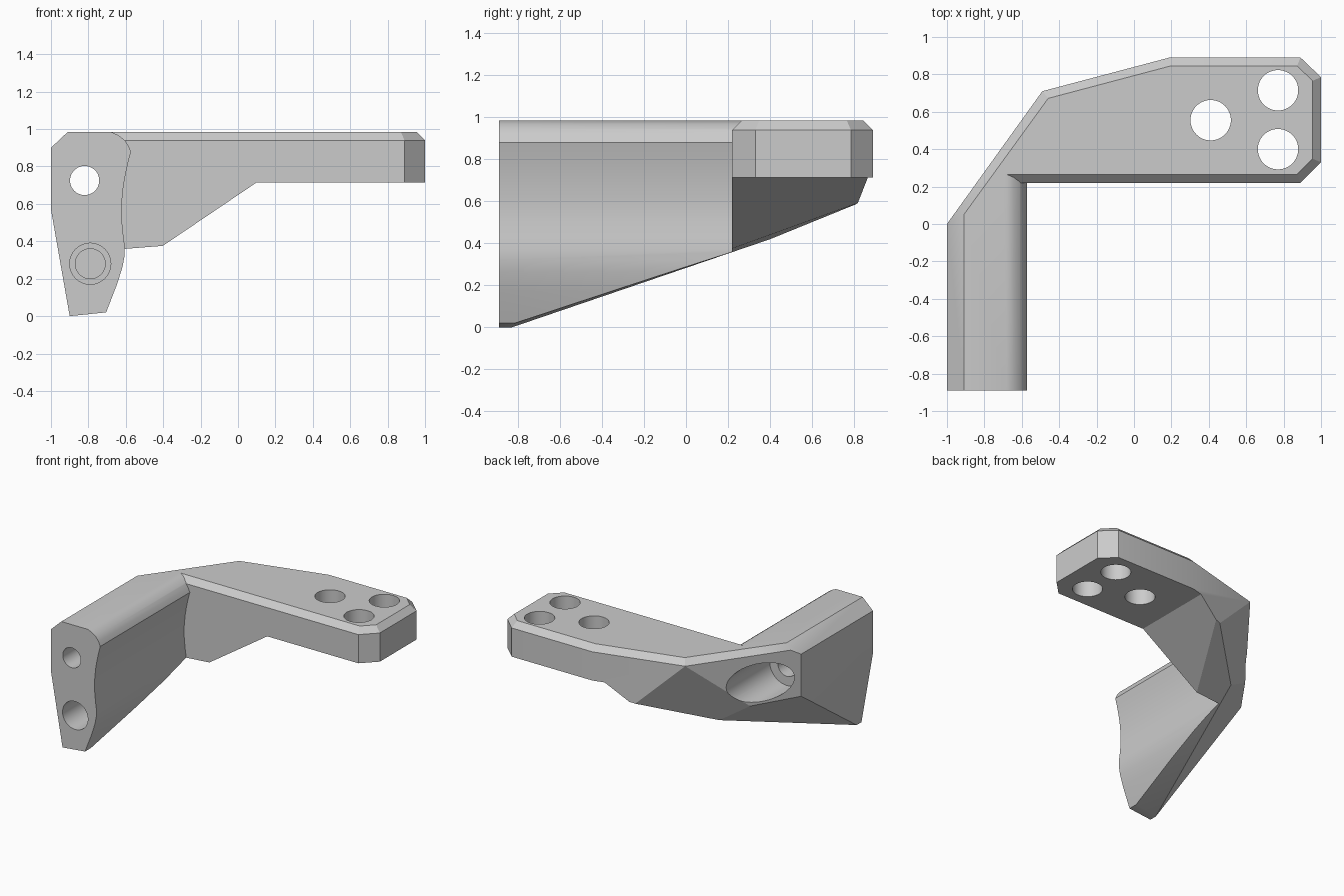
import bpy, bmesh, math
from mathutils import Vector

if "Cube" in bpy.data.objects:
    bpy.data.objects.remove(bpy.data.objects["Cube"], do_unlink=True)

# one plain grey for the whole part
grey = bpy.data.materials.new("light_grey")
grey.use_nodes = True
colour = (0.6, 0.6, 0.6, 1)
grey.diffuse_color = colour
grey.node_tree.nodes["Principled BSDF"].inputs["Base Color"].default_value = colour


def finish(bm, name):
    bmesh.ops.remove_doubles(bm, verts=bm.verts, dist=1e-5)
    bmesh.ops.recalc_face_normals(bm, faces=bm.faces)
    mesh = bpy.data.meshes.new(name)
    bm.to_mesh(mesh)
    bm.free()
    mesh.materials.append(grey)
    obj = bpy.data.objects.new(name, mesh)
    bpy.context.collection.objects.link(obj)
    return obj


def prism(profile, y0, y1):
    """Extrude an x-z profile along y."""
    bm = bmesh.new()
    face = bm.faces.new([bm.verts.new((x, y0, z)) for x, z in profile])
    new = bmesh.ops.extrude_face_region(bm, geom=[face])["geom"]
    bmesh.ops.translate(bm, vec=(0, y1 - y0, 0),
                        verts=[g for g in new if isinstance(g, bmesh.types.BMVert)])
    bmesh.ops.recalc_face_normals(bm, faces=bm.faces)
    return bm


def slice_off(bm, plane, inside):
    """Cut by the plane through three points, keeping the side of the inside point."""
    a, b, c = map(Vector, plane)
    n = (b - a).cross(c - a).normalized()
    if n.dot(Vector(inside) - a) > 0:
        n = -n
    res = bmesh.ops.bisect_plane(bm, geom=bm.verts[:] + bm.edges[:] + bm.faces[:],
                                 plane_co=a, plane_no=n, clear_outer=True)
    edges = [e for e in res["geom_cut"]
             if isinstance(e, bmesh.types.BMEdge) and e.is_boundary]
    if edges:
        bmesh.ops.edgeloop_fill(bm, edges=edges)


def wall(p, q):
    return (*p, 0), (*q, 0), (*q, 1)


def bevel(p, q, inward):
    """45 degree plane along the top rim of the wall p-q."""
    d = Vector(inward).normalized() * 0.045
    return (*p, LIP), (*q, LIP), (q[0] + d.x, q[1] + d.y, TOP)


def boolean(obj, other, operation):
    mod = obj.modifiers.new(operation.lower(), 'BOOLEAN')
    mod.operation, mod.solver, mod.object = operation, 'EXACT', other
    bpy.context.view_layer.objects.active = obj
    bpy.ops.object.modifier_apply(modifier=mod.name)
    bpy.data.objects.remove(other, do_unlink=True)


TOP, LIP = 0.985, 0.94
elbow_l, elbow_r, rear_r = (-1, 0), (-0.49, 0.71), (0.19, 0.89)

# planes shared by the grip and the arm: underside, slanted wall and its facets
shared = [
    ((-0.9, -0.83, 0), (-0.41, 0.22, 0.375), (-0.57, 0.4, 0.42)),
    wall(elbow_l, elbow_r),
    ((-0.49, 0.71, LIP), (-0.46, 0.67, TOP), (-0.91, 0.05, TOP)),
    ((-1, 0, 0.57), (-0.9, -0.83, 0), (-0.57, 0.4, 0.42)),
    ((*elbow_r, LIP), (-0.11, 0.81, 0.57), (-0.57, 0.4, 0.42)),
]

# grip: contoured section running front to back
grip_profile = [(-1, 0.9), (-0.91, TOP), (-0.68, TOP), (-0.643, 0.969), (-0.61, 0.945),
                (-0.588, 0.915), (-0.572, 0.88), (-0.588, 0.82), (-0.602, 0.755),
                (-0.613, 0.69), (-0.62, 0.62), (-0.623, 0.56), (-0.62, 0.5),
                (-0.613, 0.43), (-0.605, 0.37), (-0.607, 0.32), (-0.617, 0.265),
                (-0.645, 0.175), (-0.705, 0.02), (-0.9, 0), (-1, 0.57)]
grip = prism(grip_profile, -0.89, 0.4)
for plane in shared:
    slice_off(grip, plane, (-0.75, -0.3, 0.6))
bracket = finish(grip, "bracket")

# arm: side profile trimmed to the plan outline, with a bevelled top rim
arm = prism([(-1.1, -0.096), (0.1, 0.715), (1, 0.715), (1, TOP), (-1.1, TOP)], 0.22, 0.89)
rims = [
    (elbow_r, rear_r, (0.26, -1)),
    ((0, 0.89), (0.89, 0.89), (0, -1)),
    ((0.89, 0.89), (1, 0.785), (-1, -1)),
    ((1, 0.785), (1, 0.33), (-1, 0)),
    ((1, 0.33), (0.89, 0.22), (-1, 1)),
    ((0.89, 0.22), (0, 0.22), (0, 1)),
]
planes = shared + [bevel(*r) for r in rims] + [wall(*rims[i][:2]) for i in (0, 2, 4)]
for plane in planes:
    slice_off(arm, plane, (0, 0.5, 0.85))
boolean(bracket, finish(arm, "arm"), 'UNION')


# drilled holes
def drill(centre, radius, length, along_y):
    bpy.ops.mesh.primitive_cylinder_add(vertices=48, radius=radius, depth=length, location=centre,
                                        rotation=(math.pi / 2 if along_y else 0, 0, 0))
    cutter = bpy.context.object
    cutter.hide_render = True
    cutter.data.materials.append(grey)
    boolean(bracket, cutter, 'DIFFERENCE')


for x, y in ((0.41, 0.555), (0.77, 0.715), (0.77, 0.4)):
    drill((x, y, 0.85), 0.108, 1, False)
drill((-0.82, 0, 0.725), 0.078, 3, True)         # through hole
drill((-0.82, 0.42, 0.725), 0.15, 1, True)       # rear counterbore
drill((-0.79, -0.8, 0.28), 0.11, 0.4, True)      # stepped blind hole
drill((-0.79, -0.7, 0.28), 0.08, 0.4, True)

# smooth curves, crisp edges
bpy.ops.object.select_all(action='DESELECT')
bracket.select_set(True)
bpy.context.view_layer.objects.active = bracket
bpy.ops.object.shade_smooth_by_angle(angle=math.radians(25))
